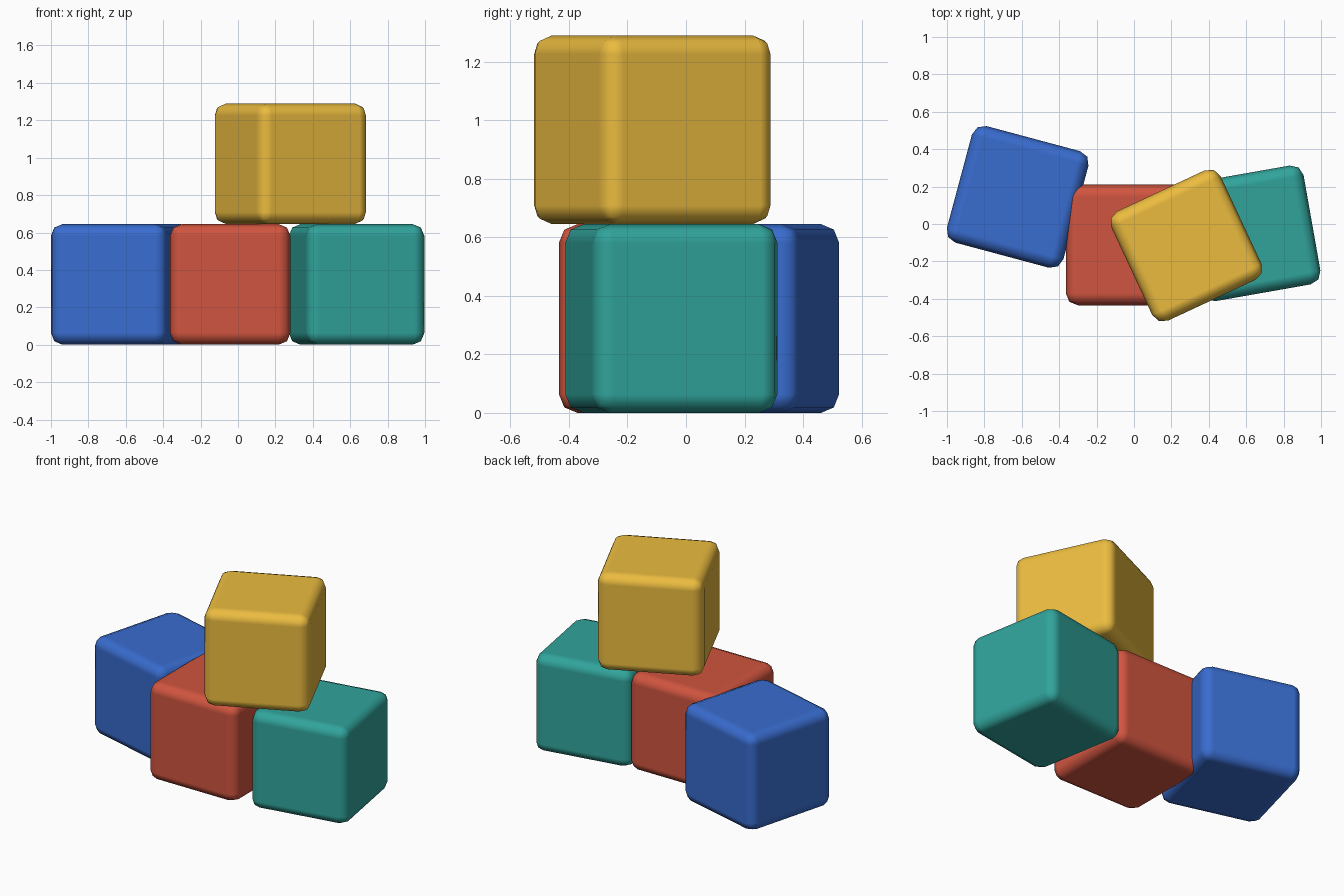
import bpy
from math import radians

if "Cube" in bpy.data.objects:
    bpy.data.objects.remove(bpy.data.objects["Cube"])

SIZE = 0.645


def block(name, x, y, level, angle, color):
    bpy.ops.mesh.primitive_cube_add(size=SIZE, location=(x, y, SIZE * (level + 0.5)),
                                    rotation=(0, 0, radians(angle)))
    ob = bpy.context.object
    ob.name = name
    # softened edges with flat-shaded sides
    bevel = ob.modifiers.new("soft_edges", 'BEVEL')
    bevel.width = 0.064
    bevel.segments = 2
    bevel.limit_method = 'NONE'
    bevel.harden_normals = True
    ob.data.polygons.foreach_set("use_smooth", [True] * len(ob.data.polygons))
    mat = bpy.data.materials.new(name + "_paint")
    mat.diffuse_color = (*color, 1)
    mat.use_nodes = True
    mat.node_tree.nodes["Principled BSDF"].inputs["Base Color"].default_value = mat.diffuse_color
    ob.data.materials.append(mat)


# bottom row
block("blue_block", -0.622, 0.145, 0, -15, (0.04, 0.15, 0.62))
block("red_block", -0.042, -0.112, 0, 0, (0.63, 0.09, 0.05))
block("teal_block", 0.634, -0.05, 0, 10, (0.03, 0.37, 0.33))

# block resting on top
block("yellow_block", 0.28, -0.115, 1, 25, (0.83, 0.50, 0.05))
